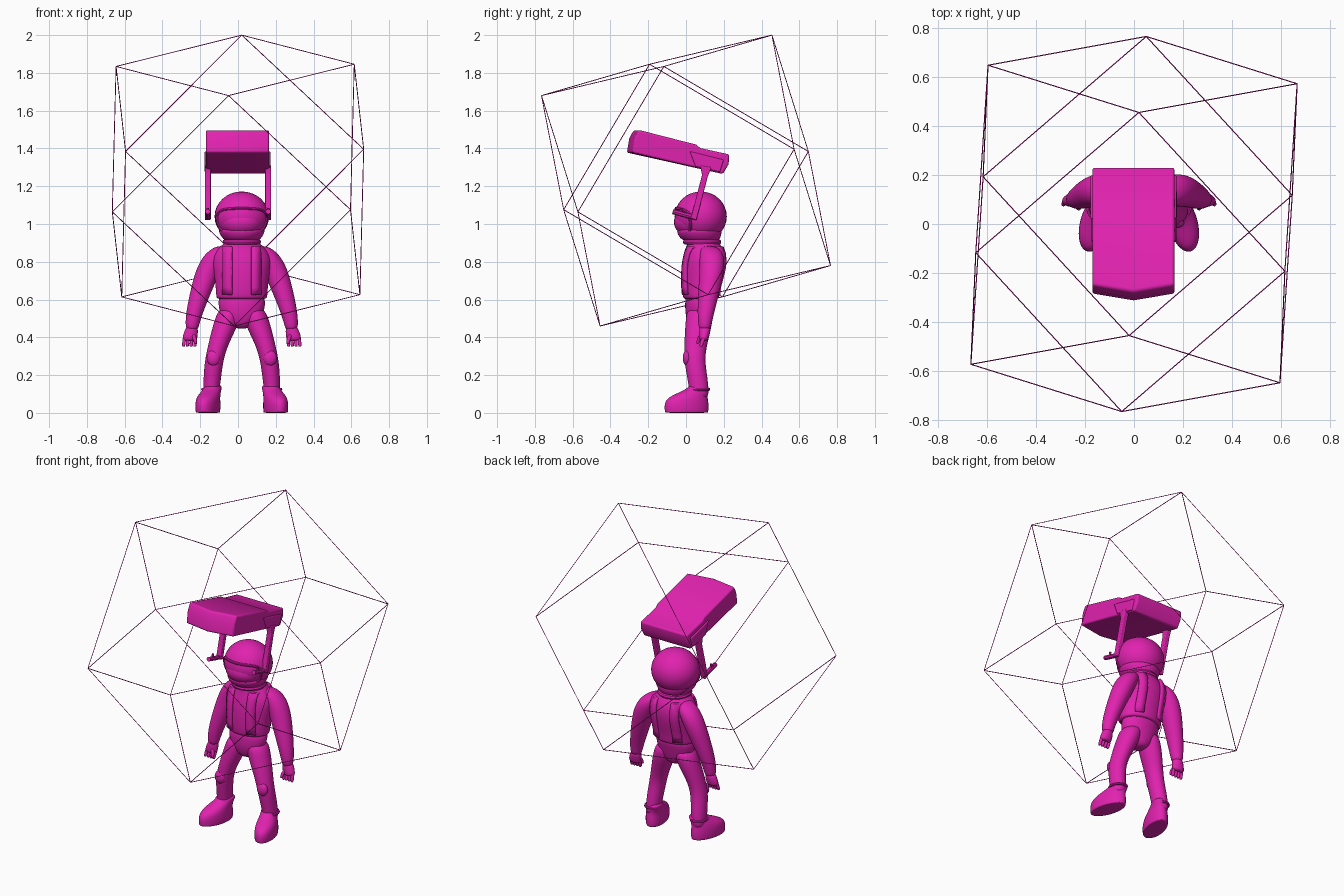
import bpy, bmesh, math
from mathutils import Vector

if "Cube" in bpy.data.objects:
    bpy.data.objects.remove(bpy.data.objects["Cube"])

CX = 0.02            # symmetry plane of the figure

mat = bpy.data.materials.new("magenta")
mat.diffuse_color = (0.75, 0.016, 0.43, 1)
mat.use_nodes = True
mat.node_tree.nodes["Principled BSDF"].inputs["Base Color"].default_value = mat.diffuse_color


def finish(name, bm, smooth=True, sub=0):
    bmesh.ops.recalc_face_normals(bm, faces=bm.faces[:])
    me = bpy.data.meshes.new(name)
    bm.to_mesh(me)
    bm.free()
    me.materials.append(mat)
    ob = bpy.data.objects.new(name, me)
    bpy.context.collection.objects.link(ob)
    if sub:
        m = ob.modifiers.new("sub", 'SUBSURF')
        m.levels = m.render_levels = sub
    if smooth:
        for p in me.polygons:
            p.use_smooth = True
    return ob


def loft(name, rings, side=1, n=16, skew=0.0):
    """Horizontal elliptical rings (z, d, y, rx, ry) joined and capped."""
    bm = bmesh.new()
    loops = []
    for z, d, y, rx, ry in rings:
        loop = []
        for i in range(n):
            a = 2 * math.pi * i / n
            py = y + ry * math.sin(a)
            px = d + rx * math.cos(a) - py * skew
            loop.append(bm.verts.new((CX + side * px, py, z)))
        loops.append(loop)
    for A, B in zip(loops, loops[1:]):
        for i in range(n):
            j = (i + 1) % n
            bm.faces.new((A[i], A[j], B[j], B[i]))
    bm.faces.new(loops[0])
    bm.faces.new(loops[-1])
    return finish(name, bm, sub=2)


def rods(name, paths, r, cyclic=False, res=2):
    """Round rods along point lists, converted to mesh."""
    cu = bpy.data.curves.new(name, 'CURVE')
    cu.dimensions = '3D'
    cu.bevel_depth = r
    cu.bevel_resolution = res
    cu.use_fill_caps = True
    for pts in paths:
        sp = cu.splines.new('POLY')
        sp.points.add(len(pts) - 1)
        for p, q in zip(sp.points, pts):
            p.co = (*q, 1)
        sp.use_cyclic_u = cyclic
    cu.materials.append(mat)
    ob = bpy.data.objects.new(name, cu)
    bpy.context.collection.objects.link(ob)
    bpy.ops.object.select_all(action='DESELECT')
    ob.select_set(True)
    bpy.context.view_layer.objects.active = ob
    bpy.ops.object.convert(target='MESH')
    return ob


def ball(name, loc, scale, seg=32):
    bm = bmesh.new()
    bmesh.ops.create_uvsphere(bm, u_segments=seg, v_segments=seg // 2, radius=1)
    for v in bm.verts:
        v.co = Vector(loc) + Vector([a * b for a, b in zip(v.co, scale)])
    return finish(name, bm)


def prism(name, profile, x0, x1, bow=0.0, bevel=0.0):
    """(y, z) profile extruded along x; the forward end bows out in the middle."""
    bm = bmesh.new()
    loops = []
    for x, k in ((x0, 0), ((x0 + x1) / 2, 1), (x1, 0)):
        loops.append([bm.verts.new((x, y - bow * k * (y < -0.2), z)) for y, z in profile])
    n = len(profile)
    for A, B in zip(loops, loops[1:]):
        for i in range(n):
            j = (i + 1) % n
            bm.faces.new((A[i], A[j], B[j], B[i]))
    bm.faces.new(loops[0])
    bm.faces.new(loops[-1])
    ob = finish(name, bm, smooth=False)
    if bevel:
        m = ob.modifiers.new("bevel", 'BEVEL')
        m.width, m.segments, m.limit_method = bevel, 3, 'ANGLE'
    return ob


# Cage: edges of a tilted cuboctahedron
c = Vector((0, 0, 1.23))
v = Vector((0.035, 0.61, 0.16))
w = Vector((-0.015, -0.155, 0.61))
u = v.cross(w).normalized() * v.length
corners = [a * s + b * t for a, b in ((u, v), (v, w), (w, u))
           for s in (1, -1) for t in (1, -1)]
edges = [(c + p, c + q) for i, p in enumerate(corners) for q in corners[:i]
         if (p - q).length < 1.1 * p.length]
rods("cage", edges, 0.0022, res=0)

# Torso: trousers, jacket and neck ring
loft("hips", [(0.445, 0, .07, .03, .04), (0.47, 0, .07, .075, .06), (0.52, 0, .07, .115, .075),
              (0.57, 0, .075, .128, .082), (0.64, 0, .085, .125, .09)])
jacket = [(0.60, 0, .08, .127, .088), (0.61, 0, .08, .137, .097), (0.66, 0, .08, .138, .102),
          (0.75, 0, .092, .150, .114), (0.82, 0, .10, .160, .112), (0.87, 0, .10, .130, .098),
          (0.90, 0, .09, .090, .085), (0.925, 0, .085, .08, .08)]
loft("jacket", jacket, n=24)
rods("neck_ring", [[(CX + .088 * math.cos(a), .085 + .088 * math.sin(a), .905)
                    for a in [i * math.pi / 16 for i in range(32)]]], 0.014, True)


def jacket_y(z, d, front):
    for A, B in zip(jacket, jacket[1:]):
        if A[0] <= z <= B[0]:
            t = (z - A[0]) / (B[0] - A[0])
            _, _, y, rx, ry = [p + (q - p) * t for p, q in zip(A, B)]
            return y + (-1 if front else 1) * ry * math.sqrt(max(0, 1 - (d / rx) ** 2))


for s, tag in ((1, "right"), (-1, "left")):
    # Harness strap draped over the jacket
    bm = bmesh.new()
    rows = []
    zs = [.62, .66, .71, .76, .80, .84, .87]
    for front, z in [(True, z) for z in zs] + [(False, z) for z in zs[::-1]]:
        row = []
        for d in (.05, .075, .10):
            y = jacket_y(z, d, front) + (-.004 if front else .004)
            row.append(bm.verts.new((CX + s * d, y, z + .006)))
        rows.append(row)
    for A, B in zip(rows, rows[1:]):
        for i in (0, 1):
            bm.faces.new((A[i], A[i + 1], B[i + 1], B[i]))
    strap = finish(tag + "_strap", bm)
    m = strap.modifiers.new("thick", 'SOLIDIFY')
    m.thickness, m.offset = 0.014, 0

    # Arm, cuff and hand
    loft(tag + "_arm", [(.435, .262, .10, .030, .030), (.47, .262, .10, .038, .036),
                        (.53, .25, .105, .045, .045), (.60, .23, .115, .053, .053),
                        (.67, .207, .125, .060, .060), (.74, .183, .135, .066, .065),
                        (.80, .157, .138, .067, .068), (.85, .13, .135, .058, .062),
                        (.885, .10, .12, .035, .04)], s)
    loft(tag + "_hand", [(.38, .275, .095, .036, .022), (.40, .275, .095, .041, .027),
                         (.43, .268, .10, .037, .03), (.46, .263, .10, .03, .03)], s)
    for i in range(4):
        d = .245 + .02 * i
        loft(f"{tag}_finger_{i + 1}", [(.35, d + .003, .08, .007, .008), (.358, d + .003, .081, .010, .011),
                                       (.38, d, .087, .010, .012), (.40, d, .095, .010, .012)], s, 8)
    loft(tag + "_thumb", [(.365, .245, .062, .008, .008), (.38, .245, .065, .011, .011),
                          (.42, .258, .08, .013, .014)], s, 8)

    # Leg, knee pad and boot
    loft(tag + "_leg", [(.07, .165, .07, .042, .05), (.13, .16, .068, .044, .053),
                        (.20, .155, .058, .048, .055), (.28, .146, .045, .050, .056),
                        (.35, .128, .05, .053, .060), (.42, .103, .06, .062, .068),
                        (.49, .078, .07, .068, .073), (.56, .06, .075, .06, .07)], s)
    ball(tag + "_knee_pad", (CX + s * .15, .005, .29), (.036, .022, .042), 16)
    rods(tag + "_boot_cuff", [[(CX + s * .162 + .045 * math.cos(a), .068 + .052 * math.sin(a), .125)
                               for a in [i * math.pi / 12 for i in range(24)]]], 0.008, True)
    loft(tag + "_boot", [(0, .18, .003, .058, .112), (.003, .18, .003, .061, .116),
                         (.022, .18, .003, .063, .118), (.05, .18, .003, .063, .118),
                         (.08, .179, .008, .060, .108), (.105, .174, .035, .053, .08),
                         (.13, .166, .065, .046, .056), (.15, .163, .068, .043, .052)], s, 20, 0.2)

# Helmet with a framed visor and chin guard
H, S = Vector((CX, .078, 1.04)), Vector((.144, .138, .132))
ball("helmet", H, S)
ball("visor", H + Vector((0, -.022, -.03)), (.122, .120, .088))
loft("chin_guard", [(.905, 0, .08, .085, .085), (.925, 0, .075, .105, .11),
                    (.955, 0, .07, .125, .122), (.985, 0, .07, .125, .12)])
frame = []
for i in range(48):
    a = 2 * math.pi * i / 48
    p, q = math.cos(a), math.sin(a)
    lon = 1.15 * math.copysign(abs(p) ** .6, p)
    lat = -.22 + .55 * math.copysign(abs(q) ** .6, q)
    frame.append(H + Vector((S.x * math.sin(lon) * math.cos(lat),
                             -S.y * math.cos(lon) * math.cos(lat), S.z * math.sin(lat))))
rods("visor_frame", [frame], 0.008, True)

# Jetpack: tilted pack with a low step near its rear
prism("jetpack_body", [(-.285, 1.378), (-.272, 1.455), (-.248, 1.498), (.055, 1.420),
                       (.075, 1.402), (.23, 1.368), (.225, 1.315), (.195, 1.265)],
      -.17, .165, bow=.028, bevel=.01)
prism("jetpack_rear_panel", [(.02, 1.385), (.20, 1.34), (.18, 1.275), (.05, 1.305)],
      -.178, .173, bevel=.006)

# Control arms and hand grips
for x, tag in ((-.16, "left"), (.16, "right")):
    prism(tag + "_control_arm", [(.075, 1.31), (.135, 1.30), (.115, 1.25), (.055, 1.02),
                                 (.025, 1.03), (.085, 1.26)], x - .016, x + .016, bevel=.005)
    rods(tag + "_grip", [[(x, .05, 1.035), (x, -.005, 1.048), (x, -.07, 1.066)]], 0.014)
    rods(tag + "_grip_stick", [[(x, -.03, 1.05), (x, -.025, 1.085)]], 0.007)

for ob in bpy.data.objects:
    if "cage" not in ob.name:
        bpy.ops.object.select_all(action='DESELECT')
        ob.select_set(True)
        bpy.context.view_layer.objects.active = ob
        bpy.ops.object.shade_smooth_by_angle(angle=math.radians(40))
